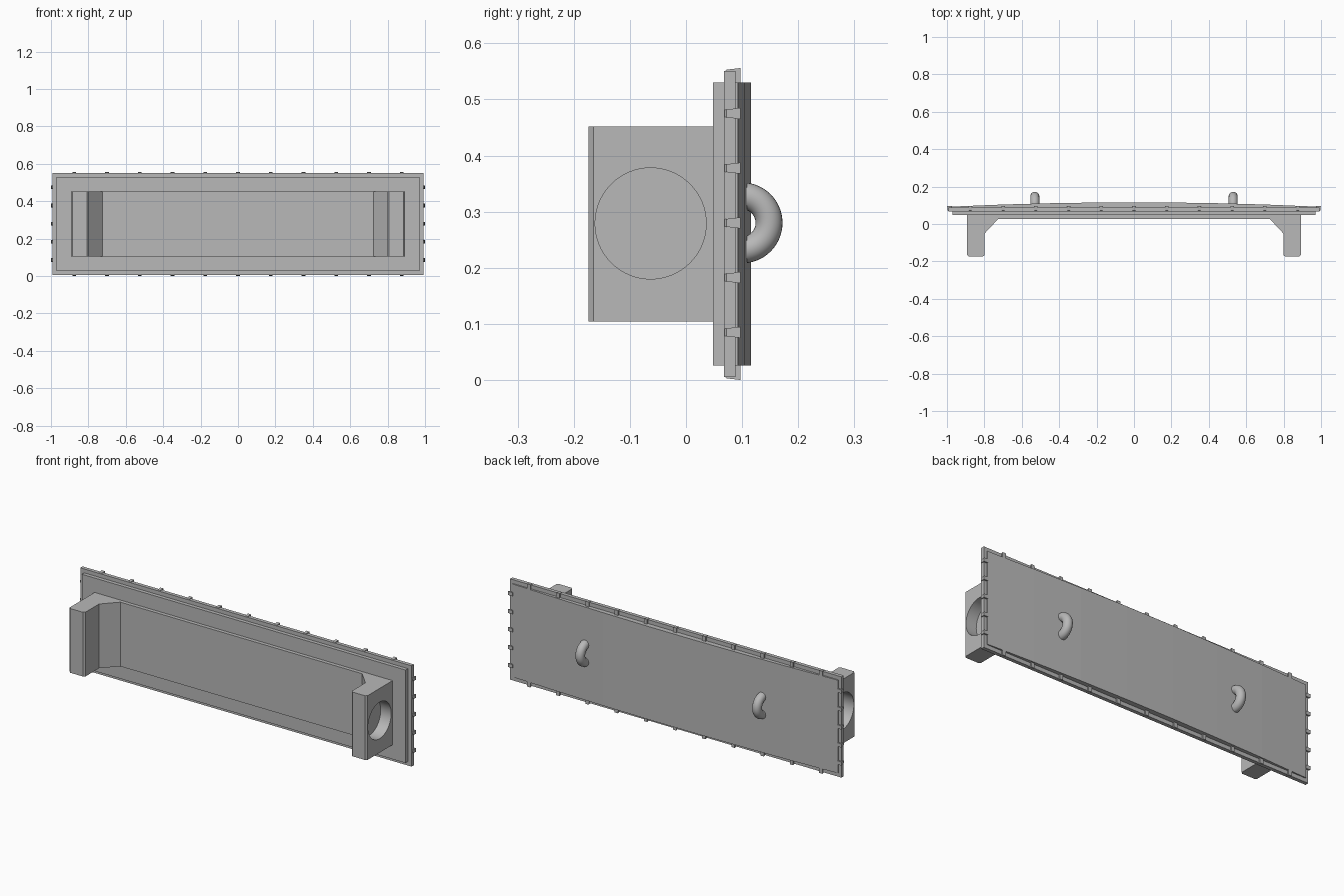
import bpy, bmesh, math
from mathutils import Matrix, Vector

cube = bpy.data.objects.get("Cube")
if cube:
    bpy.data.objects.remove(cube, do_unlink=True)

grey = bpy.data.materials.new("plain grey")
grey.use_nodes = True
COLOUR = (0.48, 0.48, 0.48, 1)
grey.diffuse_color = COLOUR
grey.node_tree.nodes["Principled BSDF"].inputs["Base Color"].default_value = COLOUR

MID = 0.278  # height of the panel centre line


def finish(bm, name, smooth=False):
    bmesh.ops.recalc_face_normals(bm, faces=bm.faces)
    mesh = bpy.data.meshes.new(name)
    bm.to_mesh(mesh)
    bm.free()
    mesh.materials.append(grey)
    ob = bpy.data.objects.new(name, mesh)
    bpy.context.collection.objects.link(ob)
    if smooth:
        shade(ob)
    return ob


def shade(ob):
    bpy.ops.object.select_all(action='DESELECT')
    ob.select_set(True)
    bpy.context.view_layer.objects.active = ob
    bpy.ops.object.shade_smooth_by_angle(angle=math.radians(30))


def prism(name, outline, half_height):
    """Extrude an x-y outline vertically about the centre line."""
    bm = bmesh.new()
    face = bm.faces.new([bm.verts.new((x, y, MID - half_height)) for x, y in outline])
    top = bmesh.ops.extrude_face_region(bm, geom=[face])["geom"]
    verts = [v for v in top if isinstance(v, bmesh.types.BMVert)]
    bmesh.ops.translate(bm, verts=verts, vec=(0, 0, 2 * half_height))
    return finish(bm, name)


def slab(name, half_x, y0, y1, half_z):
    return prism(name, [(-half_x, y0), (half_x, y0), (half_x, y1), (-half_x, y1)], half_z)


# Stepped panel
slab("inner_step", 0.97, 0.048, 0.069, 0.252)
slab("rim_plate", 0.993, 0.068, 0.088, 0.273)

# Gently crowned back skin
SEGMENTS = 7
crown = [(-0.975, 0.08), (0.975, 0.08)]
for i in range(SEGMENTS + 1):
    t = 1 - 2 * i / SEGMENTS
    crown.append((0.975 * t, 0.116 - 0.023 * t * t))
prism("crowned_back", crown, 0.252)

# Front bracket with two legs and chamfered inner corners
half = [(0.893, 0.05), (0.893, -0.165), (0.884, -0.174), (0.808, -0.174),
        (0.798, -0.165), (0.798, -0.05), (0.725, 0.028)]
bracket = prism("front_bracket", half + [(-x, y) for x, y in reversed(half)], 0.174)

# Blind round sockets in the outer leg faces
for side in (-1, 1):
    bm = bmesh.new()
    bmesh.ops.create_cone(bm, cap_ends=True, segments=64, radius1=0.099, radius2=0.099, depth=0.14,
                          matrix=Matrix.Translation((side * 0.9, -0.063, MID + 0.001))
                          @ Matrix.Rotation(math.pi / 2, 4, 'Y'))
    cutter = finish(bm, "socket_cutter")
    cutter.hide_render = True
    mod = bracket.modifiers.new("socket", 'BOOLEAN')
    mod.operation = 'DIFFERENCE'
    mod.solver = 'EXACT'
    mod.object = cutter
    bpy.context.view_layer.objects.active = bracket
    bpy.ops.object.modifier_apply(modifier=mod.name)
    bpy.data.objects.remove(cutter, do_unlink=True)
shade(bracket)

# Half-ring handles on the back
for side, name in ((1, "left_handle"), (-1, "right_handle")):
    bm = bmesh.new()
    centre = Vector((side * 0.53, 0.1, MID + 0.002))
    ring = bmesh.ops.create_circle(bm, segments=24, radius=0.024,
                                   matrix=Matrix.Translation(centre + Vector((0, 0, -0.048)))
                                   @ Matrix.Rotation(math.pi / 2, 4, 'X'))
    bmesh.ops.spin(bm, geom=ring["verts"] + bm.edges[:], cent=centre, axis=(1, 0, 0),
                   angle=math.pi, steps=32)
    finish(bm, name, smooth=True)


# Tapered clips hooked over the rim
def clip(name, edge, outward):
    """edge: point on the rim edge (x, z); outward: unit direction in x-z."""
    bm = bmesh.new()
    out = Vector((outward[0], 0, outward[1]))
    along = Vector((outward[1], 0, -outward[0]))
    base = Vector((edge[0], 0, edge[1]))
    rings = []
    for y, width, reach in ((0.068, 0.006, -0.002), (0.072, 0.007, 0.002),
                            (0.097, 0.010, 0.005)):
        ring = []
        for a, o in ((-width, reach), (width, reach), (width, -0.022), (-width, -0.022)):
            ring.append(bm.verts.new(base + along * a + out * o + Vector((0, y, 0))))
        rings.append(ring)
    for low, high in zip(rings, rings[1:]):
        for i in range(4):
            j = (i + 1) % 4
            bm.faces.new((low[i], low[j], high[j], high[i]))
    bm.faces.new(rings[0])
    bm.faces.new(rings[-1])
    finish(bm, name)


for s, place in ((1, "top"), (-1, "bottom")):
    for i in range(-5, 6):
        clip(place + "_clip", (i * 0.175, MID + s * 0.273), (0, s))
for s, place in ((1, "left"), (-1, "right")):
    for i in range(-2, 3):
        clip(place + "_clip", (s * 0.994, MID + 0.002 + i * 0.0975), (s, 0))
